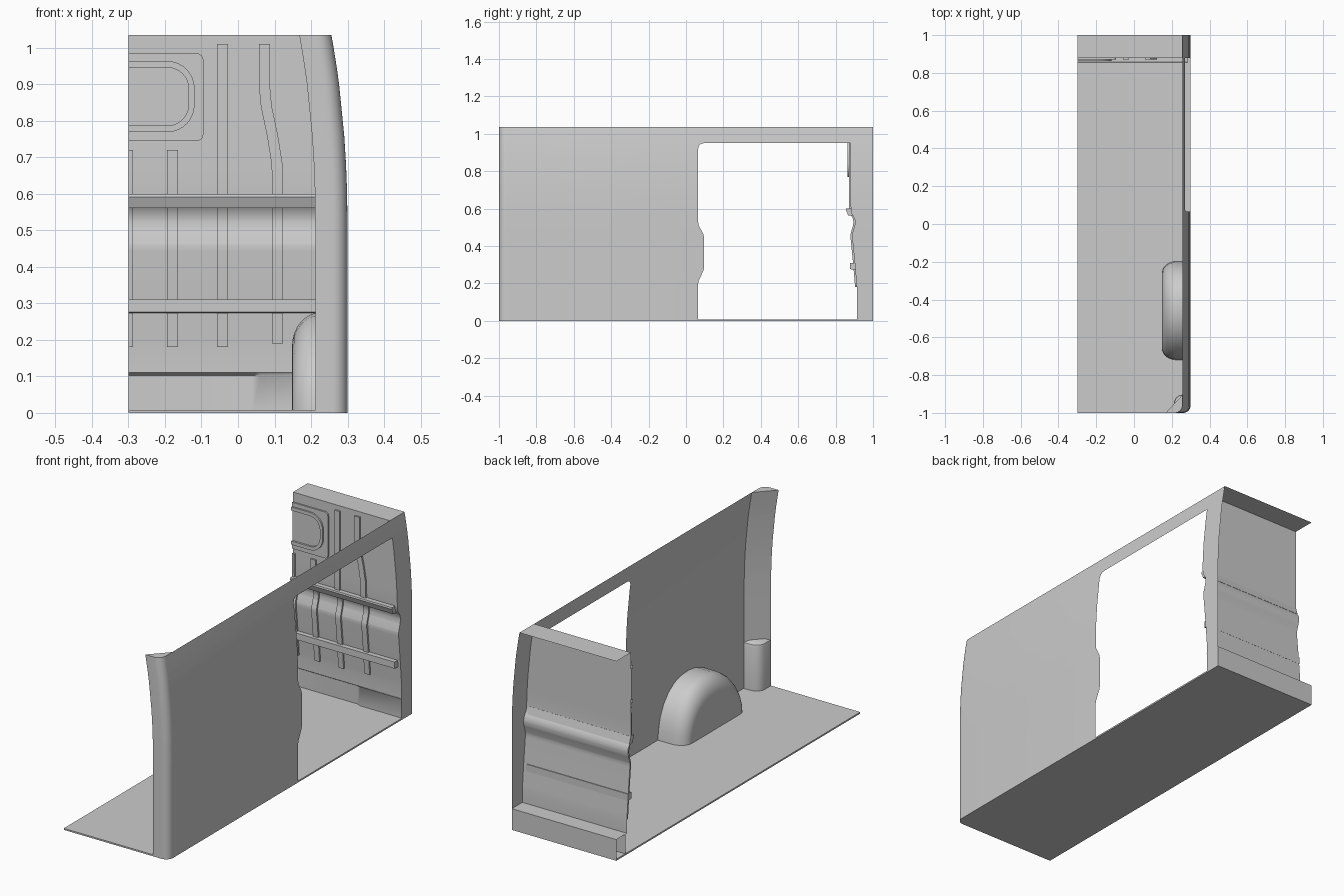
import bpy, bmesh, math

if "Cube" in bpy.data.objects:
    bpy.data.objects.remove(bpy.data.objects["Cube"])

# ---------- helpers ----------
def lerp_table(table, z):
    for (z0, v0), (z1, v1) in zip(table, table[1:]):
        if z <= z1:
            t = max(0, (z - z0) / (z1 - z0))
            return v0 + (v1 - v0) * t
    return table[-1][1]

def make(name, build, angle=32):
    bm = bmesh.new()
    build(bm)
    bmesh.ops.remove_doubles(bm, verts=bm.verts, dist=1e-5)
    bmesh.ops.dissolve_degenerate(bm, edges=bm.edges, dist=1e-6)
    bmesh.ops.recalc_face_normals(bm, faces=bm.faces)
    me = bpy.data.meshes.new(name)
    bm.to_mesh(me)
    bm.free()
    ob = bpy.data.objects.new(name, me)
    bpy.context.collection.objects.link(ob)
    bpy.ops.object.select_all(action='DESELECT')
    ob.select_set(True)
    bpy.context.view_layer.objects.active = ob
    bpy.ops.object.shade_smooth_by_angle(angle=math.radians(angle))
    return ob

def loft(bm, rows, closed=False, cap_start=False, cap_end=False):
    vs = [[bm.verts.new(p) for p in r] for r in rows]
    n = len(rows[0])
    for a, b in zip(vs, vs[1:]):
        for i in range(n if closed else n - 1):
            j = (i + 1) % n
            bm.faces.new((a[i], a[j], b[j], b[i]))
    if cap_start:
        bm.faces.new(vs[0])
    if cap_end:
        bm.faces.new(vs[-1])

# ---------- shared shape tables (z, value) ----------
TOP, OPEN_TOP, LEFT = 1.035, 0.95, -0.3
WALL = [(0, .3), (.5, .3), (.6, .299), (.68, .296), (.76, .291), (.84, .283),
        (.9, .277), (.95, .270), (1.0, .262), (TOP, .256)]
BULK = [(0, .914), (.11, .914), (.17, .914), (.3, .903), (.44, .889), (.46, .888),
        (.48, .893), (.505, .901), (.525, .904), (.545, .902), (.56, .893),
        (.575, .883), (.62, .88), (TOP, .88)]
REAR = [(0, .065), (.2, .065), (.215, .068), (.265, .092), (.285, .097), (.445, .097),
        (.465, .092), (.51, .068), (.53, .065), (.92, .065), (.935, .069),
        (.945, .079), (.95, .095)]
wx = lambda z: lerp_table(WALL, z)
by = lambda z: lerp_table(BULK, z)
ry = lambda z: lerp_table(REAR, z)
LEVELS = sorted({z for t in (WALL, BULK, REAR) for z, _ in t})

def between(a, b):
    return [a] + [z for z in LEVELS if a + 1e-4 < z < b - 1e-4] + [b]

def corner(z, r=.04):
    x = wx(z)
    pts = [(x - .088, -1, z)]
    for i in range(9):
        a = math.radians(-90 + 90 * i / 8)
        pts.append((x - r + r * math.cos(a), -1 + r + r * math.sin(a), z))
    return pts

# ---------- floor with rounded rear corner ----------
def floor(bm):
    def row(z):
        return [(LEFT, -1, z)] + [(p[0], p[1], z) for p in corner(0)] + [(.3, 1, z), (LEFT, 1, z)]
    loft(bm, [row(0), row(.008)], True, True, True)
make("floor", floor)

# ---------- curved side wall with door opening ----------
def side_wall(bm):
    loft(bm, [corner(z) + [(wx(z), ry(z), z)] for z in between(0, OPEN_TOP)])
    loft(bm, [[(wx(z), by(z), z), (wx(z), 1, z)] for z in between(0, OPEN_TOP)])
    loft(bm, [corner(z) + [(wx(z), y, z) for y in (.095, .88, 1)]
              for z in between(OPEN_TOP, TOP)])
make("side_wall", side_wall)

# ---------- rear corner pillar and its boxed foot ----------
def pillar(bm):
    loft(bm, [[(wx(z) - .088, -1, z), (wx(z), -.905, z)] for z in between(0, TOP)])
    bm.faces.new([bm.verts.new(p) for p in corner(TOP) + [(wx(TOP), -.905, TOP)]])
make("rear_pillar", pillar)

def foot(bm):
    plan = [(.212, -.999), (.212, -.94), (.222, -.92), (.242, -.905), (.298, -.9)]
    def row(z, s):
        return [(.298 + (x - .298) * s, -.999 + (y + .999) * s, z) for x, y in plan]
    loft(bm, [row(0, 1), row(.235, 1), row(.245, .97), row(.255, .75)], cap_end=True)
make("pillar_foot", foot)

# ---------- wheel arch ----------
def wheel_arch(bm):
    prof = [(-.197, 0), (-.203, .06), (-.218, .12), (-.245, .175), (-.285, .222),
            (-.335, .255), (-.39, .271), (-.45, .275), (-.51, .267), (-.57, .244),
            (-.625, .205), (-.67, .153), (-.7, .1), (-.716, .05), (-.72, 0)]
    rows = [[(.3, y, z) for y, z in prof]]
    for i in range(9):
        a = math.radians(90 * i / 8)
        k = 1 - math.cos(a)
        x = .225 - .077 * math.sin(a)
        rows.append([(x, -.458 + (y + .458) * (1 - .24 * k), z * (1 - .34 * k)) for y, z in prof])
    loft(bm, rows, cap_end=True)
make("wheel_arch", wheel_arch, 40)

# ---------- bulkhead sheet, roof flange, base step ----------
make("bulkhead", lambda bm: loft(bm, [[(LEFT, by(z), z), (wx(z), by(z), z)]
                                      for z in between(.11, TOP)]))
make("roof_flange", lambda bm: loft(bm, [[(LEFT, y, TOP), (wx(TOP), y, TOP)] for y in (.88, 1)]))

def base_step(bm):
    front = [(LEFT, .926), (.04, .926), (.06, .916), (.3, .916)]
    loft(bm, [[(x, y, 0) for x, y in front],
              [(x, y, .103) for x, y in front],
              [(x, .912, .11) for x, y in front],
              [(x, 1, .11) for x, y in front],
              [(x, 1, 0) for x, y in front]])
make("base_step", base_step)

# ---------- horizontal rails ----------
def rail(name, prof, x1):
    make(name, lambda bm: loft(bm, [[(x, y, z) for y, z in prof] for x in (LEFT, x1)],
                               True, True, True))
rail("upper_rail", [(.882, .6), (.857, .6), (.855, .592), (.868, .562), (.893, .562)], .285)
rail("lower_rail", [(.906, .31), (.877, .31), (.877, .276), (.906, .274)], .285)

# ---------- vertical ribs following the bulkhead ----------
def rib(name, x0, x1, z0, z1, shift=lambda z: 0, d=.009):
    zs = sorted(set(between(z0, z1)))
    def row(z, depth):
        s, y = shift(z), by(z)
        return [(x0 + s, y, z), (x0 + s, y - depth, z), (x1 + s, y - depth, z), (x1 + s, y, z)]
    def build(bm):
        loft(bm, [row(z, d) for z in zs], cap_start=True, cap_end=True)
    make(name, build)

def bend(z):
    t = min(1, max(0, (z - .66) / .24))
    return -.036 * t * t * (3 - 2 * t)

ribs = [(LEFT, -.287, .18, .72), (-.195, -.165, .18, .72),
        (-.057, -.027, .18, 1.01), (.093, .123, .19, 1.01)]
for i, (x0, x1, z0, z1) in enumerate(ribs):
    f = bend if i == 3 else (lambda z: 0)
    rib(f"rib_low_{i}", x0, x1, z0, .274)
    rib(f"rib_mid_{i}", x0, x1, .31, .562)
    rib(f"rib_top_{i}", x0, x1, .6, z1, f)

# ---------- embossed window panel ----------
def window_panel(bm):
    def path(x1, z0, z1, r, y):
        pts = [(LEFT, y, z0)]
        for cz, start in ((z0 + r, -90), (z1 - r, 0)):
            for i in range(9):
                a = math.radians(start + 90 * i / 8)
                pts.append((x1 - r + r * math.cos(a), y, cz + r * math.sin(a)))
        return pts + [(LEFT, y, z1)]
    outer, ring, inner = (-.095, .745, .985, .018), (-.119, .769, .964, .075), (-.135, .787, .946, .058)
    loft(bm, [path(*outer, .88), path(*outer, .872), path(*ring, .872),
              path(*ring, .864), path(*inner, .864), path(*inner, .874)], cap_end=True)
make("window_panel", window_panel)
